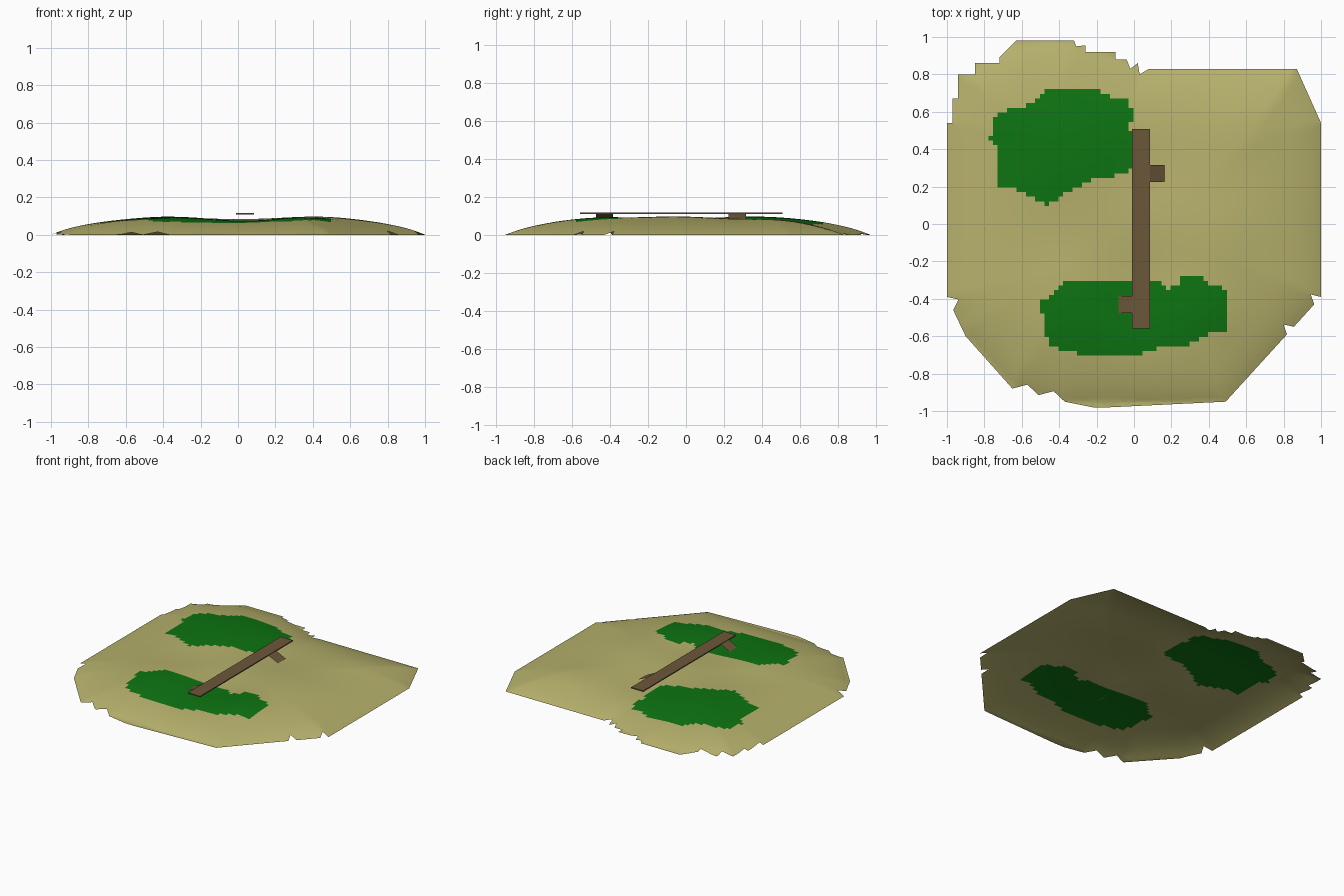
import bpy, bmesh, math
from mathutils import Vector

if "Cube" in bpy.data.objects:
    bpy.data.objects.remove(bpy.data.objects["Cube"])


def material(name, rgb):
    m = bpy.data.materials.new(name)
    m.diffuse_color = (*rgb, 1)
    m.use_nodes = True
    m.node_tree.nodes["Principled BSDF"].inputs["Base Color"].default_value = m.diffuse_color
    return m


SAND = material("sand", (0.47, 0.44, 0.15))
GRASS = material("grass green", (0.004, 0.175, 0.006))
WOOD = material("brown wood", (0.15, 0.095, 0.042))


def teeth(a, b, n, depth):
    """Jagged shoreline from a to b (counter-clockwise): tips on the line, notches inland."""
    a, b = Vector(a), Vector(b)
    d = (b - a) / n
    inward = Vector((-d.y, d.x)).normalized() * depth
    pts = []
    for i in range(n):
        pts += [a + d * i, a + d * (i + 0.5) + inward]
    return [tuple(p) for p in pts]


def inside(x, y, poly):
    hit = False
    for (x1, y1), (x2, y2) in zip(poly, poly[1:] + poly[:1]):
        if (y1 > y) != (y2 > y) and x < (x2 - x1) * (y - y1) / (y2 - y1) + x1:
            hit = not hit
    return hit


def shore_distance(x, y, poly):
    if not inside(x, y, poly):
        return 0.0
    best = 9.0
    for (x1, y1), (x2, y2) in zip(poly, poly[1:] + poly[:1]):
        dx, dy = x2 - x1, y2 - y1
        t = max(0, min(1, ((x - x1) * dx + (y - y1) * dy) / (dx * dx + dy * dy)))
        best = min(best, math.hypot(x - x1 - t * dx, y - y1 - t * dy))
    return best


# Jagged outline of the island, counter-clockwise from the bottom edge
outline = [(-0.22, -0.98), (-0.13, -0.98), (-0.13, -0.95)]
outline += teeth((0.49, -0.95), (1, -0.39), 14, 0.05)
outline += [(1, -0.39)]
outline += teeth((1, 0.54), (0.87, 0.83), 4, 0.09)
outline += [(0.87, 0.83), (0.08, 0.83), (0.03, 0.80), (0.02, 0.86), (-0.02, 0.83),
            (-0.04, 0.88), (-0.10, 0.88), (-0.10, 0.92), (-0.26, 0.92), (-0.26, 0.955),
            (-0.31, 0.95), (-0.32, 0.98), (-0.63, 0.98), (-0.63, 0.89), (-0.72, 0.89),
            (-0.72, 0.86), (-0.85, 0.86), (-0.85, 0.80), (-0.94, 0.80), (-0.94, 0.67),
            (-0.97, 0.67), (-0.97, 0.54), (-1, 0.54)]
outline += teeth((-1, -0.39), (-0.90, -0.60), 3, 0.05)
outline += teeth((-0.90, -0.60), (-0.65, -0.88), 5, 0.05)
outline += teeth((-0.65, -0.88), (-0.37, -0.95), 2, 0.04)
outline += [(-0.37, -0.95), (-0.22, -0.94)]

# Smooth waterline that drives the slope of the beach
shore = [(-1, -0.39), (-0.92, -0.57), (-0.65, -0.87), (-0.37, -0.95), (0.49, -0.95),
         (1, -0.39), (1, 0.54), (0.87, 0.83), (0.03, 0.83), (-0.32, 0.97),
         (-0.63, 0.97), (-0.92, 0.80), (-1, 0.54)]

# The two grass patches
north_patch = [(-.76, .55), (-.72, .6), (-.62, .62), (-.5, .67), (-.48, .73), (-.2, .73),
               (-.17, .69), (-.03, .66), (0, .6), (0, .54), (-.05, .53), (-.01, .5),
               (-.01, .29), (-.1, .26), (-.24, .23), (-.37, .16), (-.46, .1), (-.52, .13),
               (-.65, .19), (-.74, .21), (-.74, .42), (-.77, .44)]
south_patch = [(-.51, -.43), (-.43, -.37), (-.38, -.31), (.13, -.31), (.18, -.35),
               (.24, -.32), (.27, -.27), (.35, -.28), (.38, -.31), (.49, -.35), (.49, -.57),
               (.4, -.59), (.27, -.66), (.14, -.66), (0, -.71), (-.23, -.71), (-.3, -.69),
               (-.46, -.65), (-.48, -.52)]

# Low hills and dips: x, y, radius, height
hills = [(-0.35, 0.4, 0.3, 0.014), (0.45, -0.05, 0.25, 0.014), (0.35, -0.45, 0.2, 0.014),
         (-0.35, -0.45, 0.25, 0.012), (0.55, 0.55, 0.2, 0.008), (0.05, 0.3, 0.22, -0.012),
         (0.05, -0.3, 0.22, -0.012), (-0.4, -0.05, 0.2, -0.004)]


def height(x, y):
    d = shore_distance(x, y, shore)
    z = 0.088 * (1 - math.exp(-d / 0.2))
    for hx, hy, r, h in hills:
        z += h * math.exp(-((x - hx) ** 2 + (y - hy) ** 2) / (r * r)) * min(1, d / 0.25)
    return z


# Island: thin open sheet, cut into a fine grid and lifted into hills
CELL, OFF = 0.025, -1.0037
bm = bmesh.new()
bm.faces.new([bm.verts.new((x, y, 0)) for x, y in outline])
bmesh.ops.triangulate(bm, faces=bm.faces[:])
for i in range(1, 81):
    for axis in (0, 1):
        co, no = Vector(), Vector()
        co[axis], no[axis] = OFF + i * CELL, 1
        bmesh.ops.bisect_plane(bm, geom=bm.verts[:] + bm.edges[:] + bm.faces[:],
                               dist=1e-6, plane_co=co, plane_no=no)
for f in bm.faces:
    if f.normal.z < 0:
        f.normal_flip()
    c = f.calc_center_median()
    cx, cy = (OFF + (math.floor((v - OFF) / CELL) + 0.5) * CELL for v in (c.x, c.y))
    f.material_index = int(inside(cx, cy, north_patch) or inside(cx, cy, south_patch))
    f.smooth = True
for v in bm.verts:
    v.co.z = height(v.co.x, v.co.y)
mesh = bpy.data.meshes.new("island")
bm.to_mesh(mesh)
bm.free()
mesh.materials.append(SAND)
mesh.materials.append(GRASS)
bpy.context.collection.objects.link(bpy.data.objects.new("island", mesh))

# Footbridge deck
bpy.ops.mesh.primitive_cube_add(size=1, location=(0.0375, -0.025, 0.1135))
deck = bpy.context.object
deck.name = "bridge_deck"
deck.scale = (0.097, 1.065, 0.008)
deck.data.materials.append(WOOD)


# Thin ramps sloping from the deck down to the ground
def ramp(name, x_top, x_low, y0, y1):
    m = bpy.data.meshes.new(name)
    pts = [(x_top, y0, 0.115), (x_low, y0, 0.078), (x_low, y1, 0.078), (x_top, y1, 0.115)]
    order = (0, 1, 2, 3) if x_low > x_top else (3, 2, 1, 0)
    m.from_pydata(pts, [], [order])
    m.materials.append(WOOD)
    bpy.context.collection.objects.link(bpy.data.objects.new(name, m))


ramp("east_ramp", 0.085, 0.165, 0.225, 0.315)
ramp("west_ramp", -0.01, -0.085, -0.475, -0.385)
